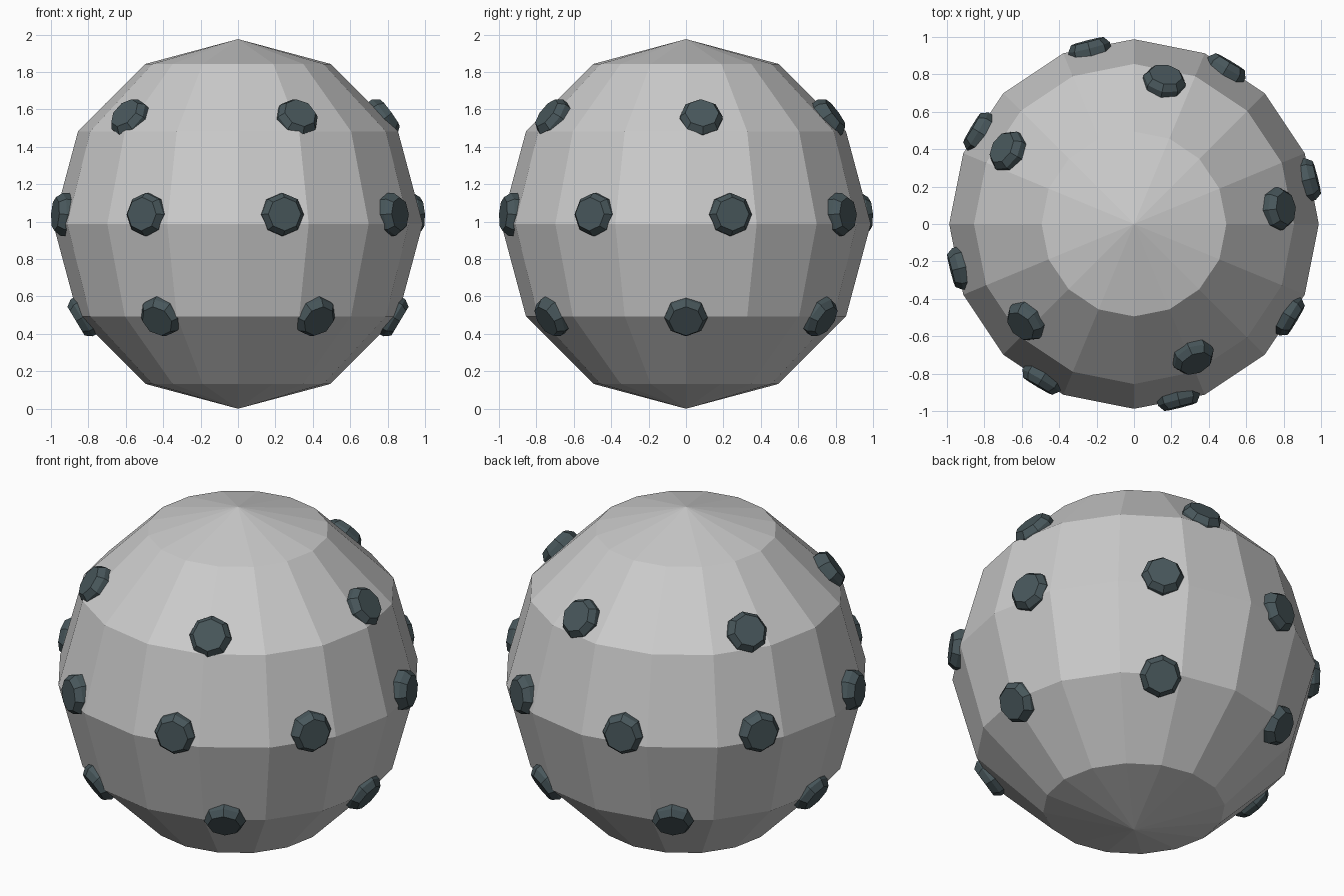
import bpy, bmesh, math
from mathutils import Vector, Matrix

if "Cube" in bpy.data.objects:
    bpy.data.objects.remove(bpy.data.objects["Cube"])

R = 0.988           # ball radius
CENTER = Vector((0, 0, R))


def material(name, rgb):
    m = bpy.data.materials.new(name)
    m.diffuse_color = (*rgb, 1)
    m.use_nodes = True
    m.node_tree.nodes["Principled BSDF"].inputs["Base Color"].default_value = m.diffuse_color
    return m


grey = material("light grey", (0.60, 0.60, 0.60))
slate = material("dark slate", (0.065, 0.095, 0.105))


def finish(bm, name, mat):
    me = bpy.data.meshes.new(name)
    bmesh.ops.recalc_face_normals(bm, faces=bm.faces)
    bm.to_mesh(me)
    bm.free()
    me.materials.append(mat)
    ob = bpy.data.objects.new(name, me)
    bpy.context.collection.objects.link(ob)
    return ob


# Faceted ball
bm = bmesh.new()
bmesh.ops.create_uvsphere(bm, u_segments=16, v_segments=6, radius=R)
bmesh.ops.translate(bm, verts=bm.verts, vec=CENTER)
finish(bm, "ball", grey)


# Eight-sided stud: short straight wall, then a chamfer to a flat face
def stud(name, direction):
    bm = bmesh.new()
    levels = [(0.115, 0.93), (0.115, 0.975), (0.09, 1.01)]
    rings = []
    for r, h in levels:
        rings.append([bm.verts.new((r * math.cos(k * math.pi / 4),
                                    r * math.sin(k * math.pi / 4), h))
                      for k in range(8)])
    for a, b in zip(rings, rings[1:]):
        for k in range(8):
            j = (k + 1) % 8
            bm.faces.new((a[k], a[j], b[j], b[k]))
    bm.faces.new(rings[0][::-1])
    bm.faces.new(rings[-1])
    rot = direction.to_track_quat('Z', 'Y').to_matrix().to_4x4()
    bm.transform(Matrix.Translation(CENTER) @ rot)
    finish(bm, name, slate)


# Three rows of studs: name, latitude, count, starting angle in degrees
for row, lat, count, start in (("upper", 36, 5, 6),
                               ("middle", 3, 8, 14.3),
                               ("lower", -31, 6, 0)):
    la = math.radians(lat)
    for i in range(count):
        az = math.radians(start + 360 * i / count)
        stud(f"{row}_stud_{i + 1}",
             Vector((math.cos(la) * math.cos(az),
                     math.cos(la) * math.sin(az), math.sin(la))))
